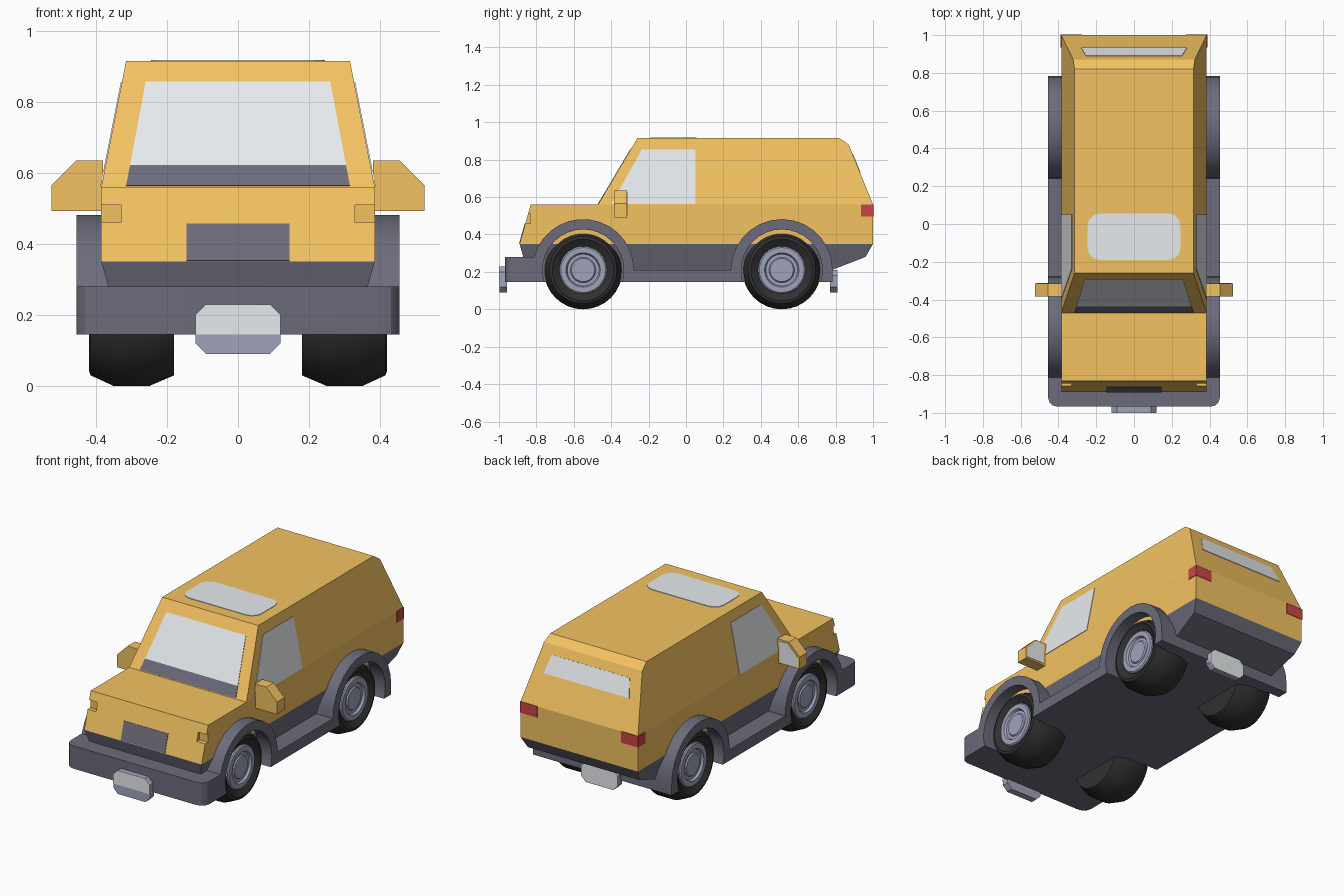
import bpy, bmesh, math
from mathutils import Vector

if "Cube" in bpy.data.objects:
    bpy.data.objects.remove(bpy.data.objects["Cube"])


def material(name, rgb):
    m = bpy.data.materials.new(name)
    m.diffuse_color = (*rgb, 1)
    m.use_nodes = True
    m.node_tree.nodes["Principled BSDF"].inputs["Base Color"].default_value = m.diffuse_color
    return m


YELLOW = material("yellow_paint", (0.9, 0.54, 0.12))
GREY = material("dark_plastic", (0.15, 0.15, 0.2))
LILAC = material("rim_metal", (0.35, 0.37, 0.5))
RUBBER = material("rubber", (0.03, 0.03, 0.03))
GLASS = material("glass", (0.8, 0.83, 0.85))
RED = material("red_lamp", (0.6, 0.06, 0.06))


def finish(bm, name, mat, smooth=False):
    bmesh.ops.recalc_face_normals(bm, faces=bm.faces[:])
    me = bpy.data.meshes.new(name)
    bm.to_mesh(me)
    bm.free()
    ob = bpy.data.objects.new(name, me)
    bpy.context.collection.objects.link(ob)
    if mat:
        me.materials.append(mat)
    if smooth:
        smooth_by_angle(ob)
    return ob


def activate(ob):
    bpy.ops.object.select_all(action='DESELECT')
    ob.select_set(True)
    bpy.context.view_layer.objects.active = ob


def smooth_by_angle(ob):
    activate(ob)
    bpy.ops.object.shade_smooth_by_angle(angle=math.radians(30))


def extrude(pts, vec):
    """Prism from a planar outline pushed along a vector."""
    bm = bmesh.new()
    f = bm.faces.new([bm.verts.new(p) for p in pts])
    r = bmesh.ops.extrude_face_region(bm, geom=[f], use_keep_orig=True)
    vs = [v for v in r["geom"] if isinstance(v, bmesh.types.BMVert)]
    bmesh.ops.translate(bm, verts=vs, vec=vec)
    return bm


def across(profile, width):
    """Side profile (y, z) spanning the car, half width given by height."""
    bm = extrude([(-1, y, z) for y, z in profile], (2, 0, 0))
    for v in bm.verts:
        v.co.x *= width(v.co.z)
    return bm


def panel(name, pts, outward, mat):
    """Thin plate lying just proud of a body surface."""
    n = Vector(outward).normalized()
    return finish(extrude([Vector(p) + n * 0.003 for p in pts], -n * 0.012), name, mat)


def box(name, lo, hi, mat):
    pts = [(lo[0], lo[1], lo[2]), (hi[0], lo[1], lo[2]), (hi[0], hi[1], lo[2]), (lo[0], hi[1], lo[2])]
    return finish(extrude(pts, (0, 0, hi[2] - lo[2])), name, mat)


def lathe(name, profile, side, y, z, mat, n=32):
    """Spin (radius, x) rings about the axle."""
    bm = bmesh.new()
    rings = []
    for r, x in profile:
        rings.append([bm.verts.new((side * x, y + r * math.cos(2 * math.pi * i / n),
                                    z + r * math.sin(2 * math.pi * i / n))) for i in range(n)])
    for a, b in zip(rings, rings[1:]):
        for i in range(n):
            j = (i + 1) % n
            bm.faces.new((a[i], a[j], b[j], b[i]))
    bm.faces.new(rings[0])
    bm.faces.new(rings[-1])
    return finish(bm, name, mat, True)


def cut(ob, cutters):
    activate(ob)
    for c in cutters:
        m = ob.modifiers.new("cut", 'BOOLEAN')
        m.operation, m.solver, m.object = 'DIFFERENCE', 'EXACT', c
        bpy.ops.object.modifier_apply(modifier=m.name)
    for c in cutters:
        bpy.data.objects.remove(c)


# surface positions of the sloping body sides
def side_x(z): return 0.385 - max(0, z - 0.56) * 0.197
def screen_y(z): return -0.47 + (z - 0.56) * 0.5915
def tail_y(z): return 1.0 - (z - 0.56) * 0.406
def nose_y(z): return -0.89 + (z - 0.35) * 0.2857


WHEEL_Y, AXLE_Z = (-0.55, 0.512), 0.21

# lower body with headlight notches, and cabin
body = finish(across([(-0.89, 0.35), (-0.83, 0.56), (1, 0.56), (1, 0.35)], side_x), "lower_body", YELLOW)
cut(body, [box("notch", (min(s * 0.33, s * 0.42), -0.95, 0.46),
               (max(s * 0.33, s * 0.42), -0.832, 0.51), YELLOW) for s in (-1, 1)])
finish(across([(-0.47, 0.56), (-0.26, 0.915), (0.82, 0.915), (0.87, 0.88), (1, 0.56)], side_x),
       "cabin", YELLOW)

# tapered underbody
finish(across([(-0.89, 0.35), (-0.87, 0.28), (-0.83, 0.2), (0.75, 0.2), (0.78, 0.21), (0.96, 0.28), (1, 0.35)],
              lambda z: 0.385 - (0.35 - z) * 0.286), "underbody", GREY)


# skirt: bumper, wheel arches and sills in one piece
def arch(cy, a0, a1, n=14):
    angles = [math.radians(a0 + (a1 - a0) * i / n) for i in range(n + 1)]
    return [(cy + 0.272 * math.cos(a), AXLE_Z + 0.272 * math.sin(a)) for a in angles]


outline = ([(-0.967, 0.145), (-0.967, 0.28)] + arch(WHEEL_Y[0], 165, 0)
           + arch(WHEEL_Y[1], 180, 0) + [(WHEEL_Y[1] + 0.272, 0.145)])
bm = across(outline, lambda z: 0.455)
corners = [e for e in bm.edges if all(v.co.y < -0.96 for v in e.verts)
           and abs(e.verts[0].co.x - e.verts[1].co.x) < 0.01]
bmesh.ops.bevel(bm, geom=corners, offset=0.05, segments=3, profile=0.5, affect='EDGES')
skirt = finish(bm, "skirt_and_arches", GREY)
cut(skirt, [lathe("well", [(0.217, 0.36), (0.217, 0.5)], s, y, AXLE_Z, GREY)
            for s in (-1, 1) for y in WHEEL_Y])
smooth_by_angle(skirt)

# wheels
for s, sn in ((-1, "left"), (1, "right")):
    for y, yn in zip(WHEEL_Y, ("front", "rear")):
        lathe(f"{yn}_{sn}_tyre", [(0.18, 0.18), (0.21, 0.25), (0.21, 0.35), (0.18, 0.415),
                                  (0.165, 0.42), (0.125, 0.395)], s, y, AXLE_Z, RUBBER)
        lathe(f"{yn}_{sn}_rim", [(0.127, 0.36), (0.127, 0.405), (0.12, 0.411), (0.092, 0.411), (0.085, 0.398),
                                 (0.068, 0.398), (0.062, 0.405)], s, y, AXLE_Z, LILAC)

# windscreen with dark cowl strip, grille, rear window
screen_n = (0, -0.355, 0.21)
for name, z0, z1, x0, x1, mat in (("windscreen", 0.62, 0.855, 0.304, 0.26, GLASS),
                                  ("cowl_strip", 0.563, 0.62, 0.315, 0.304, GREY)):
    panel(name, [(-x0, screen_y(z0), z0), (x0, screen_y(z0), z0),
                 (x1, screen_y(z1), z1), (-x1, screen_y(z1), z1)], screen_n, mat)
panel("grille", [(x, nose_y(z), z) for x, z in ((-0.145, 0.352), (0.145, 0.352), (0.145, 0.457), (-0.145, 0.457))],
      (0, -0.21, 0.06), GREY)
panel("rear_window", [(x, tail_y(z), z) for x, z in ((-0.28, 0.73), (0.28, 0.73), (0.255, 0.83), (-0.255, 0.83))],
      (0, 0.32, 0.13), GLASS)

# roof window with rounded corners
roof = [(cx + 0.06 * math.cos(a), cy + 0.06 * math.sin(a), 0.915)
        for q, (cx, cy) in enumerate(((0.185, -0.005), (-0.185, -0.005), (-0.185, -0.13), (0.185, -0.13)))
        for a in [math.pi / 2 * (q + i / 3) for i in range(4)]]
panel("roof_window", roof, (0, 0, 1), GLASS)

# side windows, mirrors and tail lamps
for s, sn in ((-1, "left"), (1, "right")):
    panel(f"{sn}_window", [(s * side_x(z), y, z) for y, z in
                           ((-0.4, 0.562), (-0.235, 0.855), (0.05, 0.855), (0.05, 0.562))], (s, 0, 0.197), GLASS)
    mirror = [(0.38, 0.635), (0.455, 0.635), (0.525, 0.565), (0.525, 0.492), (0.38, 0.492)]
    finish(extrude([(s * x, -0.385, z) for x, z in mirror], (0, 0.07, 0)), f"{sn}_mirror", YELLOW)
    panel(f"{sn}_mirror_glass", [(s * x, -0.315, z) for x, z in
                                 ((0.395, 0.625), (0.45, 0.625), (0.515, 0.56), (0.515, 0.502), (0.395, 0.502))],
          (0, 1, 0), GLASS)
    xs = sorted((s * 0.275, s * 0.388))
    box(f"{sn}_tail_lamp", (xs[0], 0.935, 0.495), (xs[1], 1.0, 0.561), RED)
    panel(f"{sn}_tail_lamp_face", [(xs[0], 1, 0.495), (xs[1], 1, 0.495), (xs[1], 1, 0.561), (xs[0], 1, 0.561)],
          (0, 1, 0), RED)


# bumper plates
def octagon(y, z0, z1, c=0.03):
    return [(-0.12 + c, y, z0), (0.12 - c, y, z0), (0.12, y, z0 + c), (0.12, y, z1 - c),
            (0.12 - c, y, z1), (-0.12 + c, y, z1), (-0.12, y, z1 - c), (-0.12, y, z0 + c)]


finish(extrude(octagon(-0.997, 0.09, 0.23), (0, 0.04, 0)), "front_plate_mount", LILAC)
panel("front_plate", [(-0.12, -0.997, 0.145), (0.12, -0.997, 0.145), (0.12, -0.997, 0.2), (0.09, -0.997, 0.23),
                      (-0.09, -0.997, 0.23), (-0.12, -0.997, 0.2)], (0, -1, 0), GLASS)
finish(extrude(octagon(0.77, 0.09, 0.21), (0, 0.038, 0)), "rear_plate_mount", LILAC)
panel("rear_plate", octagon(0.808, 0.09, 0.21), (0, 1, 0), GLASS)
